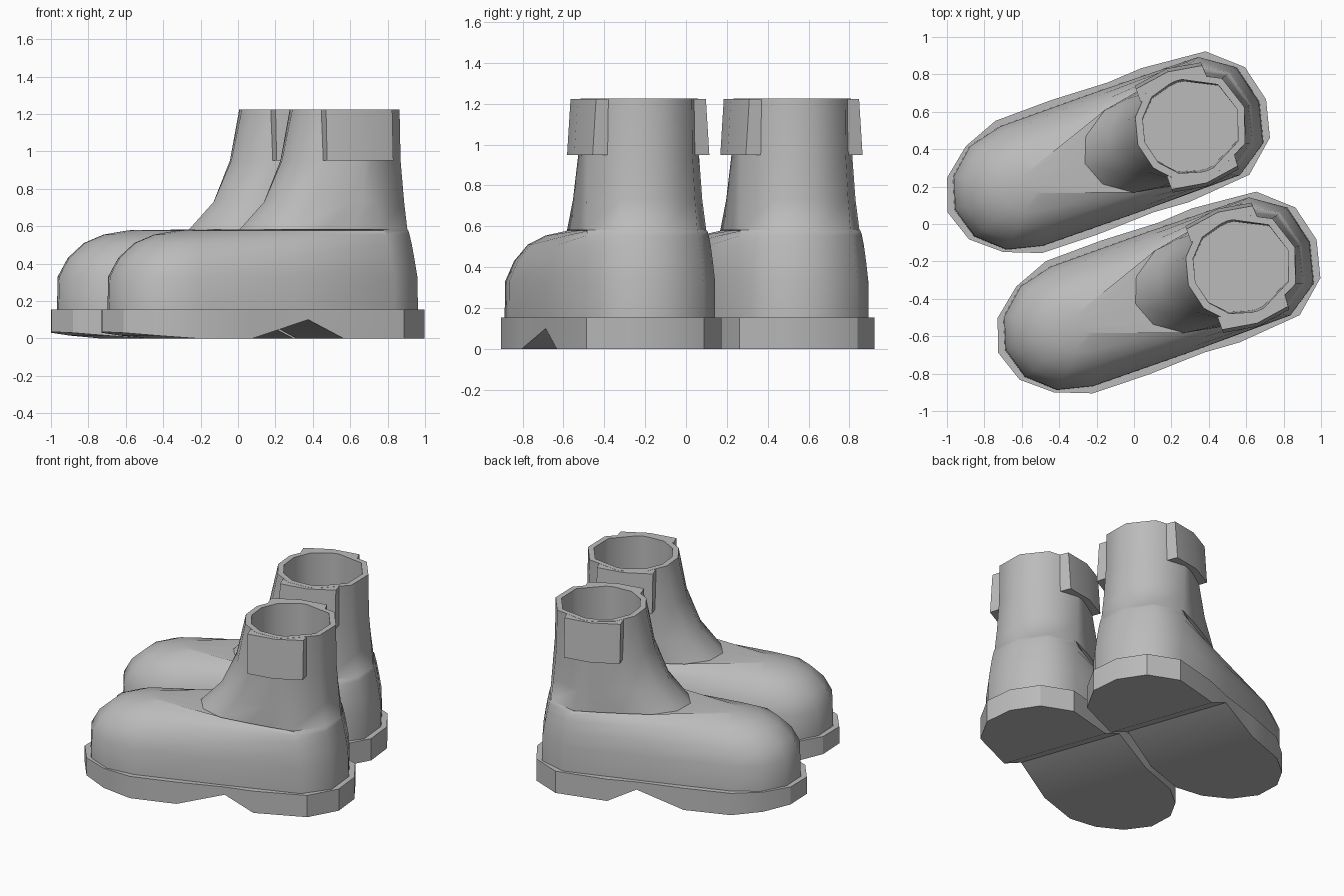
import bpy, bmesh
from math import sin, cos, radians
from mathutils import Matrix, Vector

cube = bpy.data.objects.get("Cube")
if cube:
    bpy.data.objects.remove(cube, do_unlink=True)

grey = bpy.data.materials.new("boot_grey")
grey.use_nodes = True
GREY = (0.5, 0.5, 0.5, 1)
grey.diffuse_color = GREY
grey.node_tree.nodes["Principled BSDF"].inputs["Base Color"].default_value = GREY


def finish(bm, name, placement, angle=30):
    """Turn a bmesh into a placed, shaded object."""
    bmesh.ops.recalc_face_normals(bm, faces=bm.faces)
    bm.transform(placement)
    mesh = bpy.data.meshes.new(name)
    bm.to_mesh(mesh)
    bm.free()
    mesh.materials.append(grey)
    obj = bpy.data.objects.new(name, mesh)
    bpy.context.collection.objects.link(obj)
    bpy.ops.object.select_all(action='DESELECT')
    obj.select_set(True)
    bpy.context.view_layer.objects.active = obj
    bpy.ops.object.shade_smooth_by_angle(angle=radians(angle))


def bridge(bm, a, b):
    n = len(a)
    for i in range(n):
        bm.faces.new((a[i], a[(i + 1) % n], b[(i + 1) % n], b[i]))


# Sole: half outline from toe to heel as (length, half width, underside height)
SOLE_TOP = 0.155
SOLE = [(-.92, 0, .035), (-.86, .175, .03), (-.71, .3, .015), (-.515, .375, 0),
        (-.2, .38, 0), (.12, .368, .1), (.315, .38, 0), (.668, .35, 0),
        (.838, .2, 0), (.887, 0, 0)]


def make_sole(name, placement):
    bm = bmesh.new()
    left = [bm.verts.new(p) for p in SOLE]
    right = [bm.verts.new((u, -w, z)) for u, w, z in SOLE[1:-1]]
    low = left + right[::-1]
    high = [bm.verts.new((v.co.x, v.co.y, SOLE_TOP)) for v in low]
    bridge(bm, low, high)
    bm.faces.new(high)
    # underside strips, with the raised arch in front of the heel
    inner = left[1:-1]
    for i in range(len(inner) - 1):
        bm.faces.new((inner[i], inner[i + 1], right[i + 1], right[i]))
    bm.faces.new((left[0], inner[0], right[0]))
    bm.faces.new((left[-1], inner[-1], right[-1]))
    finish(bm, name, placement)


# Upper: height, toe centre, toe tip, toe width, heel centre, heel tip, heel width
UPPER = [(.15, -.5, -.88, .34, .62, .85, .335),
         (.33, -.5, -.875, .338, .62, .845, .335),
         (.43, -.48, -.82, .3, .6, .83, .33),
         (.51, -.46, -.73, .24, .59, .815, .322),
         (.555, -.44, -.62, .16, .58, .805, .316),
         (.578, -.4, -.48, .07, .57, .8, .312),
         (.582, .25, -.14, .27, .56, .797, .31),
         (.73, .38, 0, .29, .53, .785, .3),
         (.95, .42, .1, .287, .51, .768, .29),
         (1.225, .43, .16, .288, .5, .764, .288),
         (1.225, .43, .2, .25, .5, .724, .25),
         (.75, .43, .2, .24, .5, .724, .24)]


def upper_ring(bm, z, tc, tip, tw, hc, heel, hw):
    pts = []
    for a in (90, 60, 30, 0, -30, -60, -90):
        pts.append((tc + (tip - tc) * cos(radians(a)), tw * sin(radians(a))))
    mid = ((tc + hc) / 2, (tw + hw) / 2 + .004)
    pts.append((mid[0], -mid[1]))
    for a in (-90, -40, 0, 40, 90):
        pts.append((hc + (heel - hc) * cos(radians(a)), hw * sin(radians(a))))
    pts.append(mid)
    return [bm.verts.new((u, v, z)) for u, v in pts]


def make_upper(name, placement):
    bm = bmesh.new()
    rings = [upper_ring(bm, *row) for row in UPPER]
    for a, b in zip(rings, rings[1:]):
        bridge(bm, a, b)
    bm.faces.new(rings[-1])  # floor inside the shaft
    finish(bm, name, placement, 45)


# Pull tab: bent plate hanging slightly away from the shaft
TAB = [(.25, .285), (.44, .315), (.625, .285), (.63, .21), (.46, .27), (.25, .21)]


def make_tab(name, placement, side):
    bm = bmesh.new()
    low = [bm.verts.new((u, side * (v + .018), .95)) for u, v in TAB]
    high = [bm.verts.new((u, side * v, 1.224)) for u, v in TAB]
    bridge(bm, low, high)
    bm.faces.new(low)
    bm.faces.new(high)
    finish(bm, name, placement)


# The pair of boots, side by side and turned the same way
for label, spot in (("left", (.14, -.38, 0)), ("right", (-.13, .37, 0))):
    place = Matrix.Translation(Vector(spot)) @ Matrix.Rotation(radians(19.5), 4, 'Z')
    make_sole(label + "_boot_sole", place)
    make_upper(label + "_boot_upper", place)
    make_tab(label + "_boot_inner_tab", place, 1)
    make_tab(label + "_boot_outer_tab", place, -1)
